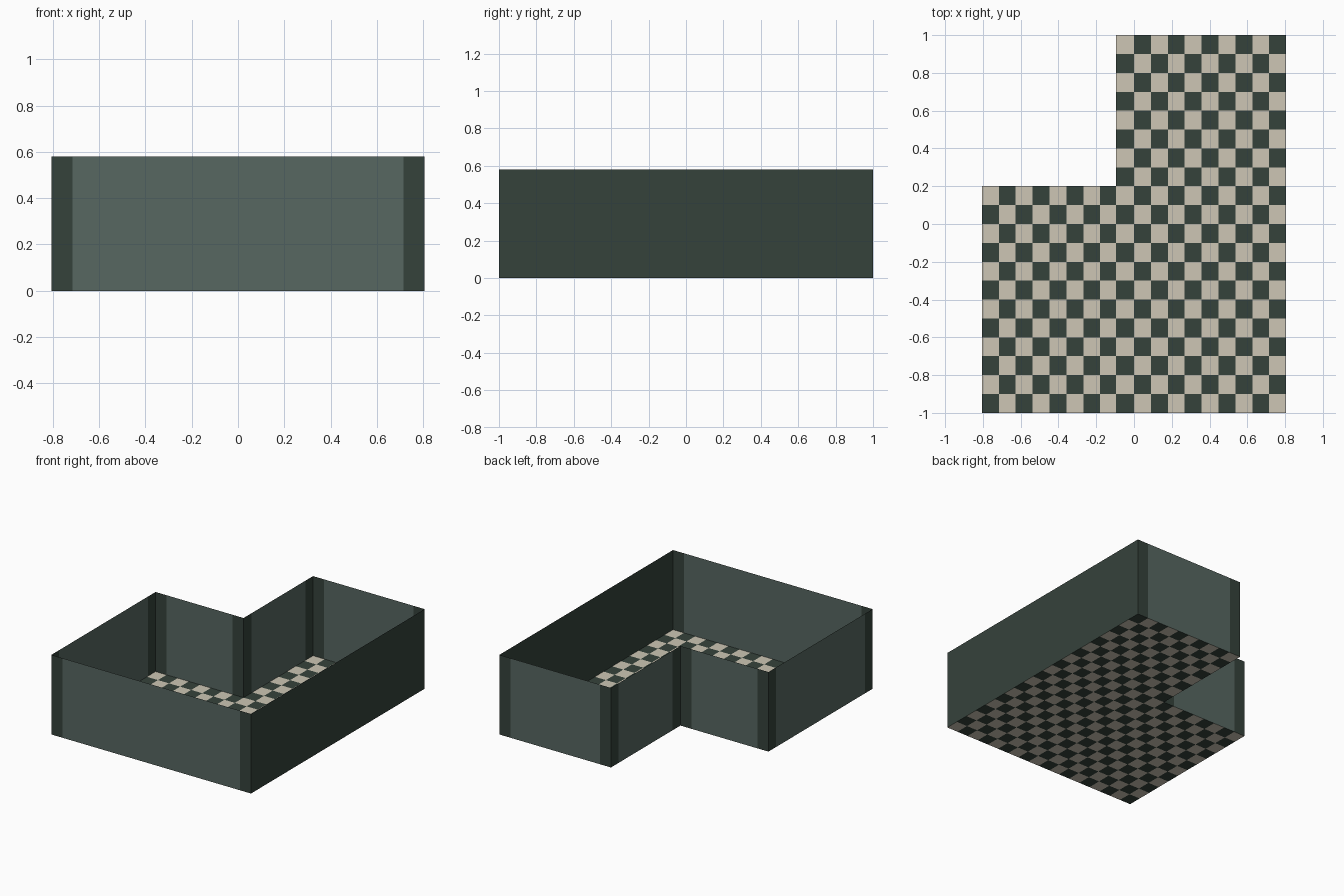
import bpy, bmesh
from mathutils import Vector

if "Cube" in bpy.data.objects:
    bpy.data.objects.remove(bpy.data.objects["Cube"])

X, Y = 0.805, 1.0            # half width and half depth
NX, NY = -0.095, 0.2         # inner corner of the L
H = 0.58                     # wall height
S = 0.0895                   # corner strip width


def colour(name, rgb):
    m = bpy.data.materials.new(name)
    lin = [((c / 255 + 0.055) / 1.055) ** 2.4 for c in rgb]
    m.diffuse_color = (*lin, 1)
    m.use_nodes = True
    m.node_tree.nodes["Principled BSDF"].inputs["Base Color"].default_value = m.diffuse_color
    return m


DARK = colour("dark green", (53, 66, 59))
MID = colour("grey green", (87, 103, 97))
CREAM = colour("cream", (205, 198, 181))


def finish(bm, name, mats):
    me = bpy.data.meshes.new(name)
    bm.to_mesh(me)
    bm.free()
    for m in mats:
        me.materials.append(m)
    ob = bpy.data.objects.new(name, me)
    bpy.context.collection.objects.link(ob)
    return ob


# Checkered floor: 18 x 20 tiles, without the back left notch
def floor(cols=18, rows=20):
    bm = bmesh.new()
    bmesh.ops.create_grid(bm, x_segments=cols, y_segments=rows, size=1)
    for v in bm.verts:
        v.co.x *= X
        v.co.y *= Y
    bm.faces.ensure_lookup_table()
    cut = []
    for f in bm.faces:
        c = f.calc_center_median()
        i = int((c.x + X) / (2 * X) * cols)
        j = int((c.y + Y) / (2 * Y) * rows)
        f.material_index = (i + j) % 2
        if i < 8 and j > 11:
            cut.append(f)
    bmesh.ops.delete(bm, geom=cut, context='FACES')
    # settle the inner corner exactly on the wall line
    for v in bm.verts:
        if abs(v.co.x - (-X + 8 * 2 * X / cols)) < 1e-3:
            v.co.x = NX
    return finish(bm, "checkered_floor", [DARK, CREAM])


# Thin wall with a dark strip at each end
def wall(name, a, b, mid):
    a, b = Vector((*a, 0)), Vector((*b, 0))
    d = (b - a).normalized() * S
    bm = bmesh.new()
    cols = [(bm.verts.new(p), bm.verts.new(p + Vector((0, 0, H))))
            for p in (a, a + d, b - d, b)]
    for k in range(3):
        (p, pt), (q, qt) = cols[k], cols[k + 1]
        f = bm.faces.new((p, q, qt, pt))
        f.material_index = 1 if k == 1 else 0
    return finish(bm, name, [DARK, mid])


floor()

# Walls run around the L, the right one is dark all over
corners = [(-X, -Y), (X, -Y), (X, Y), (NX, Y), (NX, NY), (-X, NY)]
names = ["front_wall", "right_wall", "back_wall",
         "notch_side_wall", "notch_back_wall", "left_wall"]
for k, name in enumerate(names):
    wall(name, corners[k], corners[(k + 1) % 6],
         DARK if name == "right_wall" else MID)
